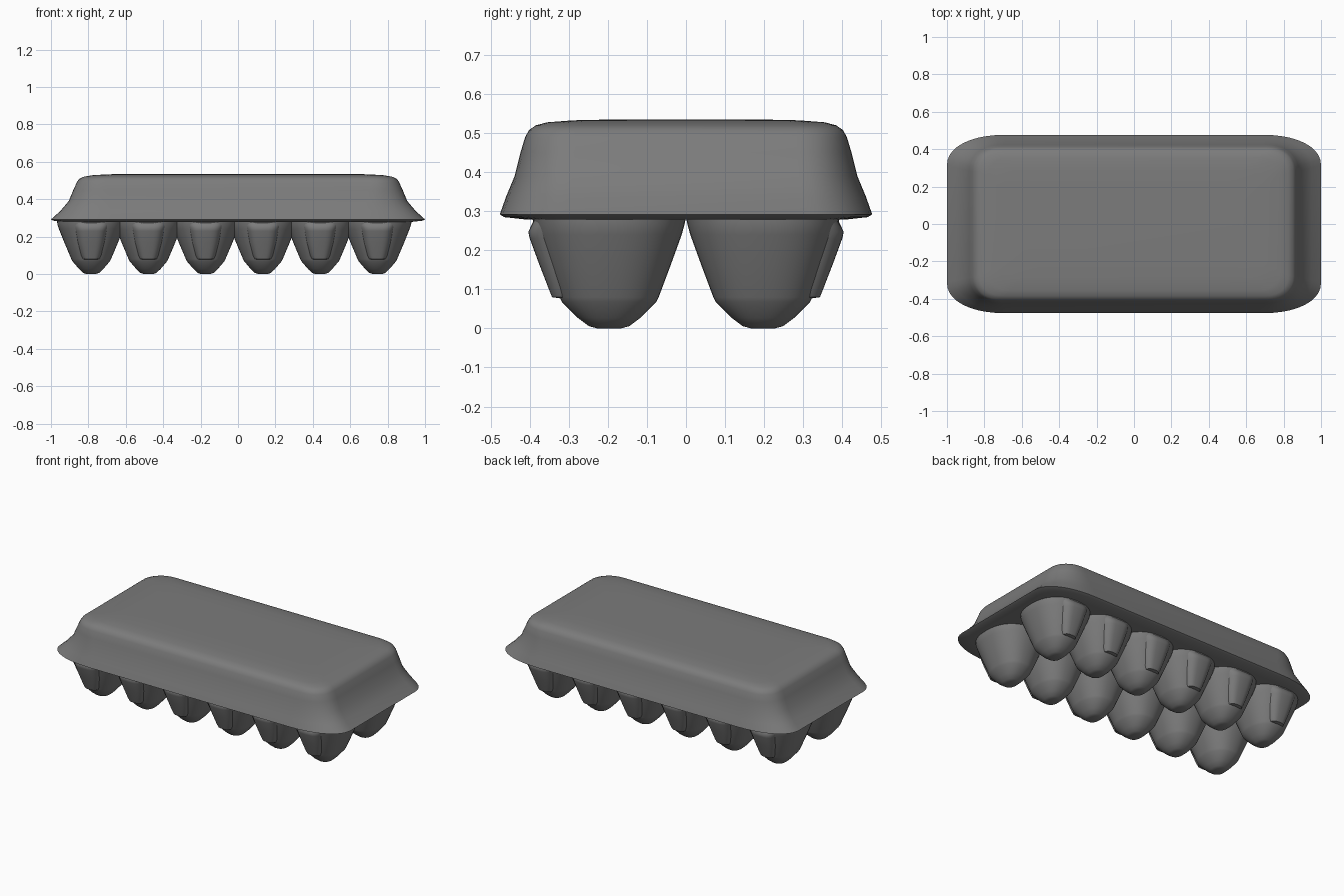
import bpy, bmesh, math

cube = bpy.data.objects.get("Cube")
if cube:
    bpy.data.objects.remove(cube, do_unlink=True)

pulp = bpy.data.materials.new("grey_pulp")
pulp.use_nodes = True
GREY = (0.2, 0.2, 0.2, 1)
pulp.diffuse_color = GREY
bsdf = pulp.node_tree.nodes["Principled BSDF"]
bsdf.inputs["Base Color"].default_value = GREY
bsdf.inputs["Roughness"].default_value = 0.9


def ring(hx, hy, rx, ry, power=2.2, steps=10):
    """Rectangle outline with superelliptic corners, counter-clockwise."""
    pts = []
    for q in range(4):
        for i in range(steps + 1):
            a = math.pi / 2 * (q + i / steps)
            c, s = round(math.cos(a), 6), round(math.sin(a), 6)
            sx = 1 if q in (0, 3) else -1
            sy = 1 if q in (0, 1) else -1
            pts.append((sx * (hx - rx + rx * abs(c) ** (2 / power)),
                        sy * (hy - ry + ry * abs(s) ** (2 / power))))
    return pts


def loft(name, sections):
    """Skin a stack of (outline, z) sections and cap both ends."""
    bm = bmesh.new()
    rows = [[bm.verts.new((x, y, z)) for x, y in pts] for pts, z in sections]
    n = len(rows[0])
    for low, high in zip(rows, rows[1:]):
        for i in range(n):
            j = (i + 1) % n
            bm.faces.new((low[i], low[j], high[j], high[i]))
    bm.faces.new(rows[0][::-1])
    bm.faces.new(rows[-1])
    bmesh.ops.remove_doubles(bm, verts=bm.verts, dist=1e-5)
    bmesh.ops.recalc_face_normals(bm, faces=bm.faces)
    mesh = bpy.data.meshes.new(name)
    bm.to_mesh(mesh)
    bm.free()
    mesh.materials.append(pulp)
    return mesh


def place(name, mesh, loc=(0, 0, 0), turn=0):
    ob = bpy.data.objects.new(name, mesh)
    ob.location = loc
    ob.rotation_euler.z = turn
    bpy.context.collection.objects.link(ob)
    return ob


# Lid: flared skirt rising to a softly crowned top, with the tray underside
lid_profile = [  # half x, half y, z, corner x, corner y
    (0.93, 0.41, 0.279, 0.28, 0.14), (0.985, 0.465, 0.285, 0.32, 0.165),
    (1.0, 0.477, 0.292, 0.32, 0.165), (0.95, 0.461, 0.337, 0.27, 0.16),
    (0.905, 0.439, 0.39, 0.22, 0.15), (0.88, 0.424, 0.45, 0.18, 0.14),
    (0.862, 0.412, 0.49, 0.15, 0.13), (0.85, 0.402, 0.508, 0.14, 0.12),
    (0.825, 0.385, 0.52, 0.13, 0.11), (0.78, 0.355, 0.528, 0.12, 0.1),
    (0.7, 0.29, 0.533, 0.12, 0.1), (0.6, 0.2, 0.535, 0.12, 0.1)]
lid = loft("lid", [(ring(a, b, rx, ry), z) for a, b, z, rx, ry in lid_profile])

# Egg cup: tapered wall over a blunt cone
cup_profile = [  # half x, half y, z
    (0.025, 0.03, 0), (0.043, 0.052, 0.006), (0.065, 0.08, 0.027),
    (0.1, 0.121, 0.068), (0.106, 0.127, 0.08), (0.14, 0.157, 0.16),
    (0.172, 0.186, 0.24), (0.181, 0.193, 0.265), (0.182, 0.197, 0.285)]
cup = loft("egg_cup", [(ring(a, b, a, b, 2.3), z) for a, b, z in cup_profile])

# Raised tongue on the outer wall of each cup
tongue_profile = [  # half width, reach from cup centre, z
    (0.035, 0.125, 0.077), (0.048, 0.146, 0.08), (0.058, 0.154, 0.1),
    (0.079, 0.181, 0.17), (0.093, 0.203, 0.23), (0.099, 0.207, 0.247),
    (0.106, 0.2, 0.262), (0.112, 0.19, 0.282)]
ROOT = 0.07
tongue = loft("cup_tongue", [
    ([(x, y - ROOT) for x, y in ring(w, r - ROOT, w, r - ROOT, 3.2)], z)
    for w, r, z in tongue_profile])

parts = [place("lid", lid)]
for row, side, turn in (("front", -1, 0), ("back", 1, math.pi)):
    for i in range(6):
        loc = (-0.785 + 0.306 * i, side * 0.197, 0)
        parts.append(place(f"{row}_cup_{i + 1}", cup, loc, turn))
        parts.append(place(f"{row}_cup_tongue_{i + 1}", tongue, loc, turn))

# Smooth shading with the hard rims kept
bpy.ops.object.select_all(action='DESELECT')
for ob in (parts[0], parts[1], parts[2]):
    ob.select_set(True)
    bpy.context.view_layer.objects.active = ob
    bpy.ops.object.shade_smooth_by_angle(angle=math.radians(45))
    ob.select_set(False)
